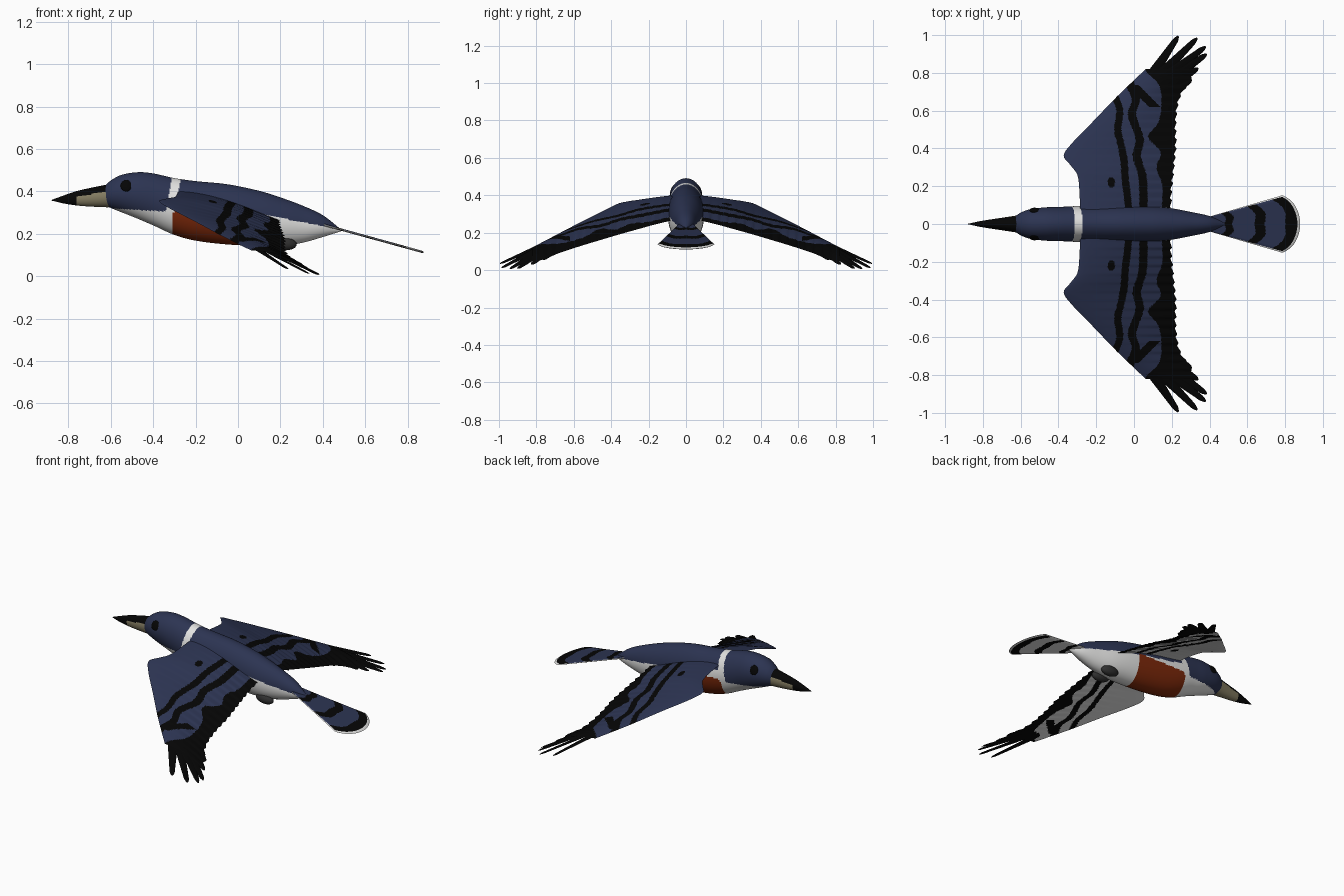
import bpy, bmesh, math

if "Cube" in bpy.data.objects:
    bpy.data.objects.remove(bpy.data.objects["Cube"])

def mat(name, c):
    m = bpy.data.materials.new(name)
    m.diffuse_color = (*c, 1)
    m.use_nodes = True
    m.node_tree.nodes["Principled BSDF"].inputs["Base Color"].default_value = m.diffuse_color
    return m

BLUE, BLACK, WHITE, RUST, TAN, GREY, DARK = range(7)
MATS = [mat("slate blue", (.025, .034, .084)), mat("black", (.0015, .0015, .0015)),
        mat("white", (.76, .76, .75)), mat("rust", (.2, .021, .003)),
        mat("horn", (.24, .21, .125)), mat("pale grey", (.72, .72, .72)),
        mat("dark grey", (.03, .03, .03))]

def curve(pts, x):
    """Smooth interpolation through rows (x, a, b, ...)."""
    n = len(pts)
    x = min(max(x, pts[0][0]), pts[-1][0])
    i = next(k for k in range(n - 1) if x <= pts[k + 1][0])
    p, q = pts[i], pts[i + 1]
    o, r = pts[max(i - 1, 0)], pts[min(i + 2, n - 1)]
    h = q[0] - p[0]
    t = (x - p[0]) / h
    out = []
    for k in range(1, len(p)):
        m0 = (q[k] - o[k]) / (q[0] - o[0]) * h
        m1 = (r[k] - p[k]) / (r[0] - p[0]) * h
        out.append((2*t**3 - 3*t*t + 1) * p[k] + (t**3 - 2*t*t + t) * m0
                   + (3*t*t - 2*t**3) * q[k] + (t**3 - t*t) * m1)
    return out

def finish(name, bm, angle=40):
    bmesh.ops.remove_doubles(bm, verts=bm.verts, dist=1e-5)
    bmesh.ops.recalc_face_normals(bm, faces=bm.faces)
    me = bpy.data.meshes.new(name)
    bm.to_mesh(me)
    bm.free()
    ob = bpy.data.objects.new(name, me)
    bpy.context.collection.objects.link(ob)
    for m in MATS:
        me.materials.append(m)
    bpy.ops.object.select_all(action='DESELECT')
    ob.select_set(True)
    bpy.context.view_layer.objects.active = ob
    bpy.ops.object.shade_smooth_by_angle(angle=math.radians(angle))
    return ob

def loft(name, pts, rings, segs, rule):
    """Elliptical rings along x from rows (x, top, bottom, half width)."""
    bm = bmesh.new()
    rows = []
    for i in range(rings + 1):
        x = pts[0][0] + (pts[-1][0] - pts[0][0]) * i / rings
        top, bot, w = curve(pts, x)
        rows.append([bm.verts.new((x, w * math.cos(a), (top + bot) / 2 + (top - bot) / 2 * math.sin(a)))
                     for a in (2 * math.pi * j / segs for j in range(segs))])
    for a, b in zip(rows, rows[1:]):
        for j in range(segs):
            k = (j + 1) % segs
            bm.faces.new((a[j], a[k], b[k], b[j]))
    bm.faces.new(rows[0])
    bm.faces.new(rows[-1])
    for f in bm.faces:
        c = f.calc_center_median()
        f.material_index = rule(c.x, c.z)
    return finish(name, bm)

def sheet(name, point, thick, nu, nv, rule):
    """Thin closed surface over u, v in 0..1, top and bottom meeting at the rim."""
    bm = bmesh.new()
    for top in (1, -1):
        g = []
        for i in range(nu + 1):
            row = []
            for j in range(nv + 1):
                u, v = i / nu, j / nv
                x, y, z = point(u, v)
                row.append(bm.verts.new((x, y, z + top * thick(u, v) / 2)))
            g.append(row)
        for i in range(nu):
            for j in range(nv):
                f = bm.faces.new((g[i][j], g[i+1][j], g[i+1][j+1], g[i][j+1]))
                c = f.calc_center_median()
                f.material_index = rule(c.x, abs(c.y), (i + .5) / nu, (j + .5) / nv, top > 0)
    return finish(name, bm, 60)

def rim(t):
    return max(0, 4 * t * (1 - t)) ** .5

# Body with head, collar, breast band and pale belly
def body_rule(x, z):
    c = -.31 + (z - .36) * .18
    if abs(x - c) < .021 and z > .3:
        return WHITE
    if x < -.31:
        return WHITE if z < .322 - .06 * (x + .62) else BLUE
    if x < .04 and z < .315:
        return RUST
    return WHITE if z < .313 - .19 * x else BLUE

loft("body", [(-.63, .425, .335, .04), (-.60, .452, .322, .06), (-.55, .478, .302, .078),
              (-.47, .491, .27, .088), (-.40, .485, .24, .09), (-.30, .463, .195, .095),
              (-.20, .449, .168, .097), (-.05, .434, .15, .097), (.10, .403, .143, .093),
              (.20, .372, .143, .083), (.30, .335, .157, .064), (.40, .288, .185, .042),
              (.485, .222, .212, .006)], 240, 110, body_rule)

# Beak
loft("beak", [(-.88, .36, .357, .001), (-.82, .382, .343, .014), (-.76, .402, .334, .024),
              (-.70, .416, .329, .033), (-.61, .434, .325, .047)], 60, 48,
     lambda x, z: TAN if x > -.765 and z < .386 + (x + .7) * .17 else BLACK)

# Wing outline: y, leading x, trailing x, leading z, trailing z
WING = [(.03, -.285, .19, .40, .275), (.15, -.288, .19, .388, .248), (.26, -.30, .20, .373, .218),
        (.31, -.335, .205, .366, .204), (.36, -.372, .21, .355, .19), (.42, -.335, .215, .327, .172),
        (.55, -.21, .215, .262, .133), (.67, -.095, .235, .20, .094), (.75, -.012, .285, .158, .062),
        (.82, .062, .32, .122, .04)]
BAND_1 = [(0, -.025), (.1, -.03), (.23, -.045), (.35, -.055), (.5, -.085), (.6, -.075), (.7, -.105), (.9, -.1)]
BAND_2 = [(0, .05), (.25, .045), (.36, .015), (.45, .03), (.58, -.01), (.66, .01), (.74, -.02), (.9, 0)]
EDGE = [(0, .14), (.2, .15), (.3, .12), (.38, .14), (.46, .075), (.54, .13), (.66, .145), (.74, .13), (.8, .07), (.9, 0)]

def wing_point(u, v):
    y = .03 + .79 * v
    xl, xt, zl, zt = curve(WING, y)
    saw = (y / .046) % 1
    xt += .017 * (saw if saw < .7 else (1 - saw) / .3 * .7)
    return xl + (xt - xl) * u, y, zl + (zt - zl) * u + .02 * math.sin(math.pi * u)

def wing_rule(x, y, u, v, top):
    near = lambda band, w: abs(x - curve(band, y)[0]) < w
    patch = abs(x + y - .73) < .03 and .62 < y < .735
    if (near(BAND_1, .019) or near(BAND_2, .022) or x > curve(EDGE, y)[0] or patch
            or math.hypot((x + .12), (y - .22) * .7) < .019):
        return BLACK
    return BLUE if top else GREY

# Flight feather fingers: base x, y and tip x, y, z
FINGERS = [(.065, .76, .235, .995, .034), (.10, .75, .335, .985, .012), (.125, .745, .38, .94, .006),
           (.15, .735, .385, .90, .008), (.17, .72, .34, .825, .03), (.18, .69, .305, .765, .055)]

for s, side in ((1, "left"), (-1, "right")):
    def flip(p):
        return p[0], p[1] * s, p[2]
    sheet(side + "_wing", lambda u, v: flip(wing_point(u, v)),
          lambda u, v: (.007 + .03 * (1 - u) ** 2 * (1 - v)) * rim(u) * min(1, (1 - v) * 30), 100, 150, wing_rule)
    for n, (bx, by, tx, ty, tz) in enumerate(FINGERS):
        xl, xt, zl, zt = curve(WING, by)
        f = (bx - xl) / (xt - xl)
        bz = zl + (zt - zl) * f + .015 * math.sin(math.pi * f)
        L = math.hypot(tx - bx, ty - by)
        nx, ny = (ty - by) / L, -(tx - bx) / L

        def feather(u, v):
            w = (.032 - .019 * u) * (1 - max(0, u - .93) / .07 * .7) * (2 * v - 1)
            if n == 0:
                w += .009 * (1 - u)
            return flip((bx + (tx - bx) * u + nx * w, by + (ty - by) * u + ny * w,
                         bz + (tz - bz) * u - .15 * w))
        sheet(f"{side}_finger_feather_{n + 1}", feather,
              lambda u, v: .007 * rim(v) * min(1, 20 * (1 - u), 20 * u), 20, 6, lambda *a: BLACK)

    # Eye, a thin dome on the side of the head
    bm = bmesh.new()
    bmesh.ops.create_uvsphere(bm, u_segments=24, v_segments=12, radius=.027)
    for v in bm.verts:
        v.co = (v.co.x - .527, v.co.y * .35 + s * (.073 - .35 * v.co.z), v.co.z + .427)
    for f in bm.faces:
        f.material_index = BLACK
    finish(side + "_eye", bm)

    # Tucked foot
    bm = bmesh.new()
    bmesh.ops.create_uvsphere(bm, u_segments=24, v_segments=12, radius=1)
    for v in bm.verts:
        v.co = (v.co.x * .06 + .217, v.co.y * .028 + s * .042, v.co.z * .031 + .154 - .004 * v.co.x)
    for f in bm.faces:
        f.material_index = DARK
    finish(side + "_foot", bm)

# Tail fan with dark bars and white rim
def tail_point(u, v):
    t = 2 * v - 1
    x = .385 + u * (.495 - .065 * t * t - .03 * t ** 8)
    return x, t * (.035 + .117 * u), .244 - (x - .4) * .275

def tail_rule(x, y, u, v, top):
    if u > .972 or abs(2 * v - 1) > .97:
        return WHITE
    wave = u + .012 * math.cos(12 * (v - .5))
    if .2 < wave < .285 or .525 < wave < .635 or wave > .85:
        return BLACK
    return BLUE if top else GREY

sheet("tail", tail_point, lambda u, v: .011 * min(1, 25 * v, 25 * (1 - v), 40 * (1 - u)), 100, 60, tail_rule)
